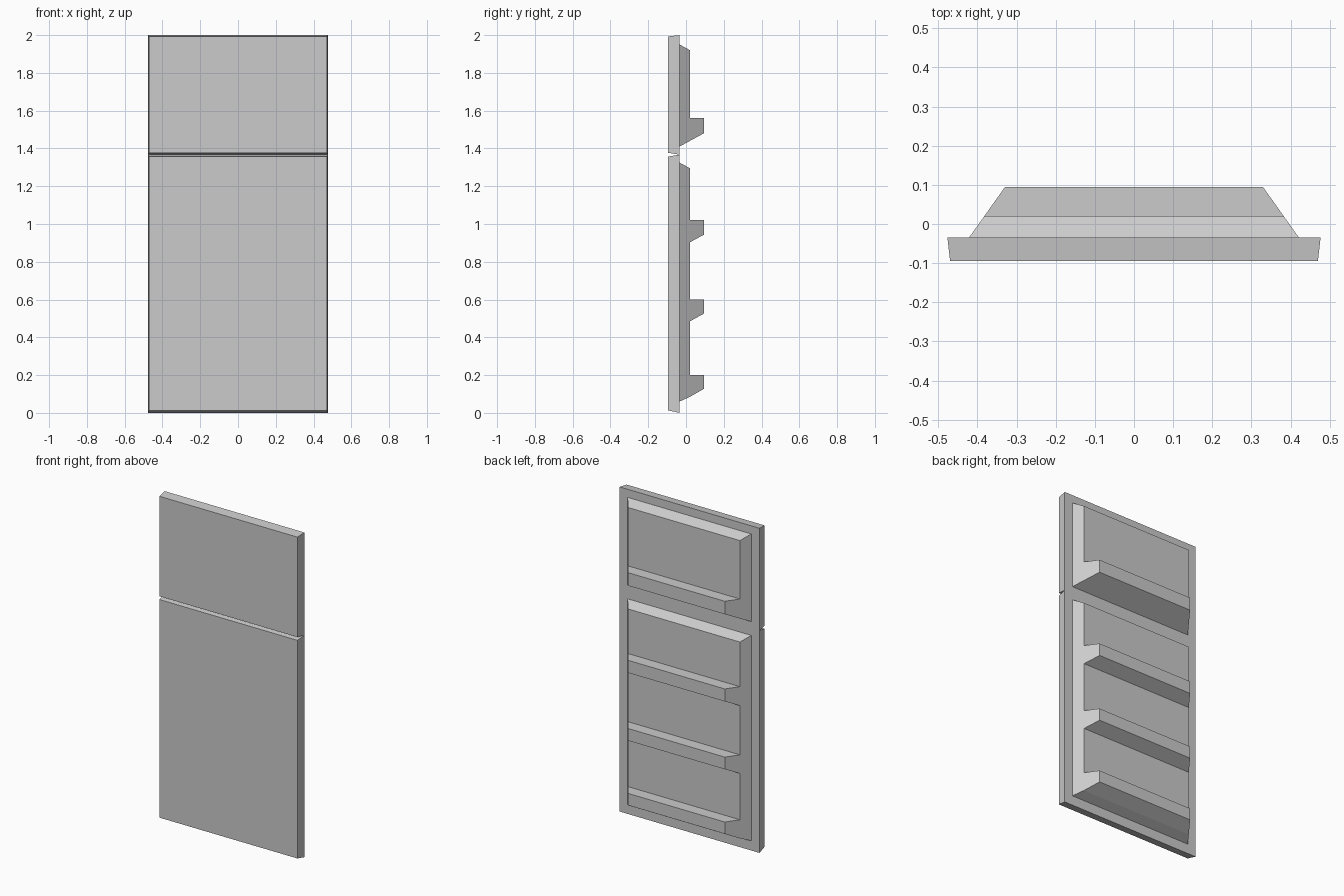
import bpy
import bmesh

cube = bpy.data.objects.get("Cube")
if cube:
    bpy.data.objects.remove(cube, do_unlink=True)

# Single plain grey finish
GREY = (0.6, 0.6, 0.6, 1.0)
grey = bpy.data.materials.new("plain grey")
grey.use_nodes = True
grey.diffuse_color = GREY
bsdf = next(n for n in grey.node_tree.nodes if n.type == 'BSDF_PRINCIPLED')
bsdf.inputs["Base Color"].default_value = GREY

FRONT, SEAM, LINER, BACK = -0.094, -0.034, 0.021, 0.094


def tapered_extrusion(name, profile, half_width):
    """Sweep a (y, z) side profile across x; half_width(y) slants the ends."""
    bm = bmesh.new()
    left = [bm.verts.new((half_width(y), y, z)) for y, z in profile]
    right = [bm.verts.new((-half_width(y), y, z)) for y, z in profile]
    bm.faces.new(left)
    bm.faces.new(right[::-1])
    n = len(profile)
    for i in range(n):
        j = (i + 1) % n
        bm.faces.new((left[j], left[i], right[i], right[j]))
    bmesh.ops.recalc_face_normals(bm, faces=bm.faces)
    mesh = bpy.data.meshes.new(name)
    bm.to_mesh(mesh)
    bm.free()
    mesh.materials.append(grey)
    obj = bpy.data.objects.new(name, mesh)
    bpy.context.collection.objects.link(obj)
    return obj


def door_width(y):
    return 0.470 + 0.007 * (y - FRONT) / (SEAM - FRONT)


def liner_width(y):
    return 0.421 - 0.71 * (y - SEAM)


def door(name, bottom, front_bottom, front_top, top):
    tapered_extrusion(name, [(FRONT, front_bottom), (SEAM, bottom),
                             (SEAM, top), (FRONT, front_top)], door_width)


def liner(name, base, bottom_shelf, shelves, top):
    """Inner lining: base and top are z at the door; each shelf is
    (underside z at the lining, lip bottom z, lip top z)."""
    profile = [(SEAM, base)]
    for i, (under, lip, shelf_top) in enumerate([bottom_shelf] + shelves):
        profile += [(LINER, under), (BACK, lip), (BACK, shelf_top), (LINER, shelf_top)]
    profile += [(LINER, top - 0.03), (SEAM, top)]
    tapered_extrusion(name, profile, liner_width)


# Outer door slabs, with a V groove between them
door("upper_door", 1.367, 1.377, 1.993, 2.0)
door("lower_door", 0.0, 0.013, 1.357, 1.367)

# Inner linings with moulded shelves
liner("upper_door_lining", 1.41, (1.44, 1.48, 1.56), [], 1.95)
liner("lower_door_lining", 0.06, (0.085, 0.127, 0.20),
      [(0.485, 0.525, 0.60), (0.903, 0.943, 1.02)], 1.325)
